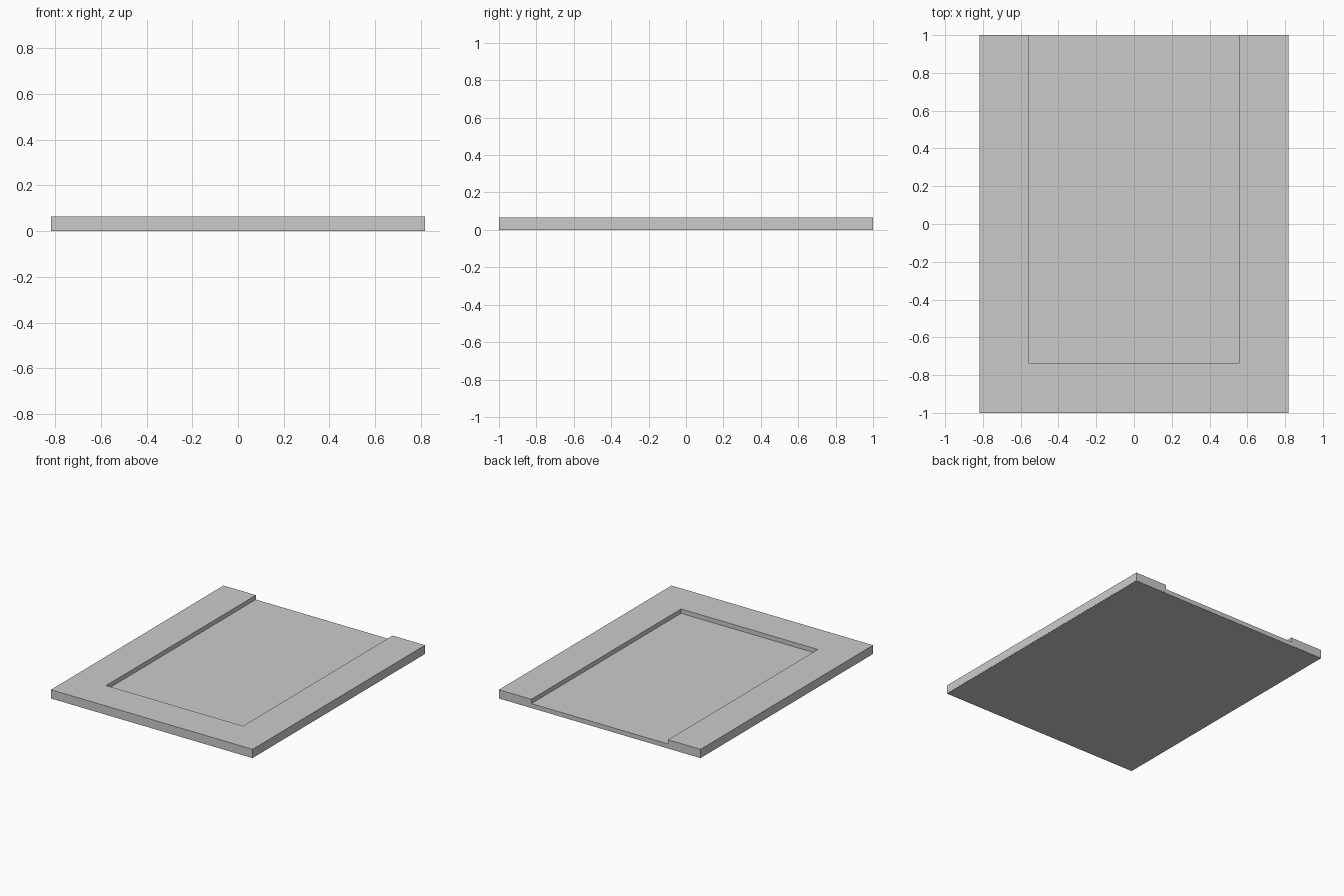
import bpy, bmesh

if "Cube" in bpy.data.objects:
    bpy.data.objects.remove(bpy.data.objects["Cube"])

HALF_X, HALF_Y = 0.818, 1.0      # outer half sizes
IN_X, IN_Y = 0.555, -0.735       # opening half width and front edge
TOP, FLOOR = 0.065, 0.033


def extrude_outline(name, outline, z0, z1):
    """Make a closed prism from a flat outline."""
    bm = bmesh.new()
    face = bm.faces.new([bm.verts.new((x, y, z0)) for x, y in outline])
    result = bmesh.ops.extrude_face_region(bm, geom=[face])
    verts = [g for g in result["geom"] if isinstance(g, bmesh.types.BMVert)]
    bmesh.ops.translate(bm, verts=verts, vec=(0, 0, z1 - z0))
    bmesh.ops.recalc_face_normals(bm, faces=bm.faces)
    mesh = bpy.data.meshes.new(name)
    bm.to_mesh(mesh)
    bm.free()
    obj = bpy.data.objects.new(name, mesh)
    bpy.context.collection.objects.link(obj)
    return obj


# Base plate: its top is the recessed floor
bx, by = HALF_X - 0.001, HALF_Y - 0.001
extrude_outline("base_plate", [(-bx, -by), (bx, -by), (bx, by), (-bx, by)], 0, FLOOR)

# Raised U-shaped border, open at the back
right = [(HALF_X, -HALF_Y), (HALF_X, HALF_Y), (IN_X, HALF_Y), (IN_X, IN_Y)]
left = [(-x, y) for x, y in reversed(right)]
extrude_outline("raised_border", right + left, 0.003, TOP)
